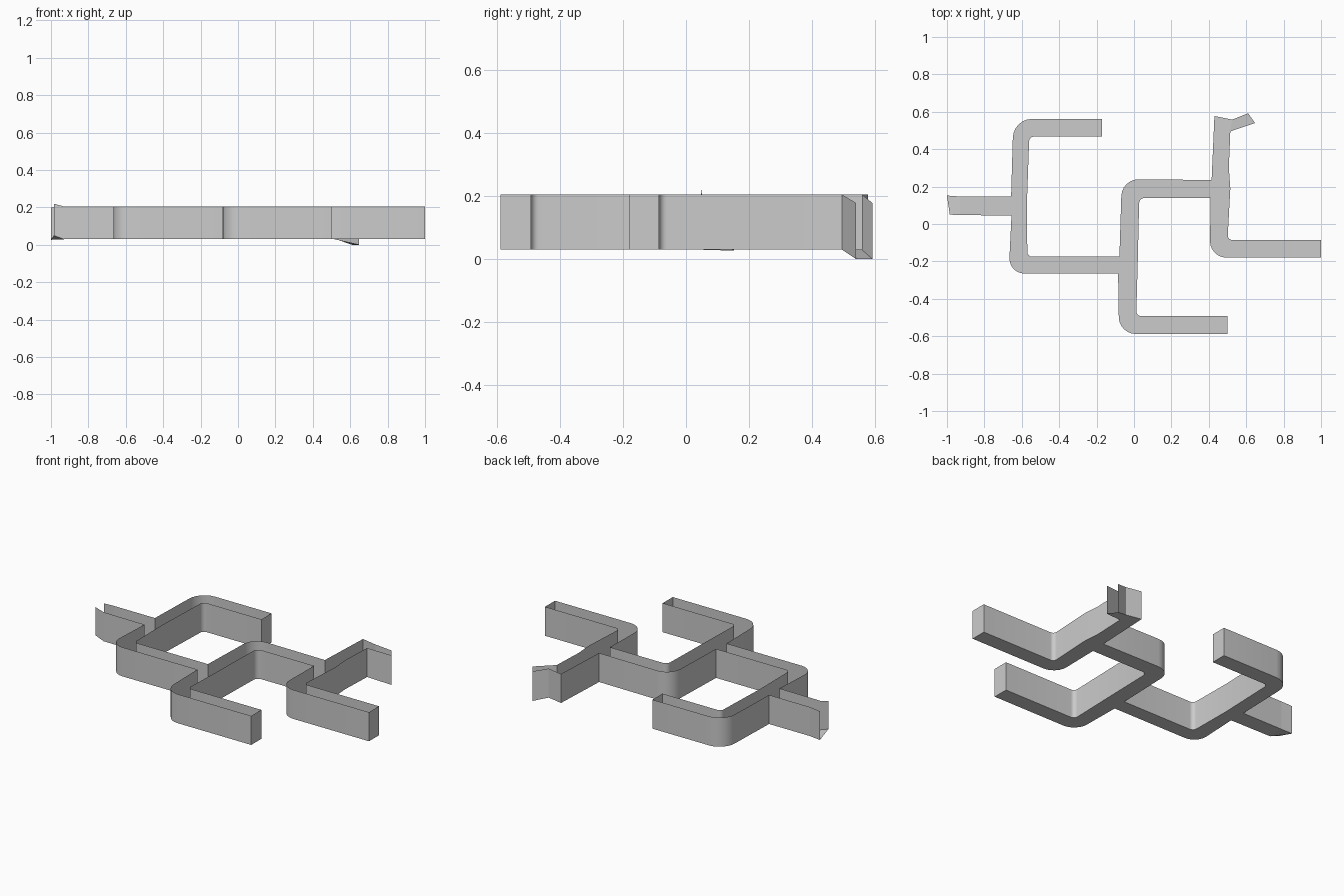
import bpy, bmesh, math
from mathutils import Vector

if "Cube" in bpy.data.objects:
    bpy.data.objects.remove(bpy.data.objects["Cube"])

LO, HI = 0.03, 0.205          # floor level and wall top


def make_object(name, bm):
    bmesh.ops.triangulate(bm, faces=[f for f in bm.faces if len(f.verts) > 4])
    mesh = bpy.data.meshes.new(name)
    bm.to_mesh(mesh)
    bm.free()
    ob = bpy.data.objects.new(name, mesh)
    bpy.context.collection.objects.link(ob)
    bpy.ops.object.select_all(action='DESELECT')
    ob.select_set(True)
    bpy.context.view_layer.objects.active = ob
    bpy.ops.object.shade_smooth_by_angle(angle=math.radians(30))
    return ob


def trough(name, pts, open_edges):
    """Thin open-topped channel; pts = (x, y, z_low, z_high), counter-clockwise."""
    bm = bmesh.new()
    low = [bm.verts.new((x, y, a)) for x, y, a, b in pts]
    top = [bm.verts.new((x, y, b)) for x, y, a, b in pts]
    bm.faces.new(low[::-1])
    n = len(pts)
    for i in range(n):
        if i not in open_edges:
            j = (i + 1) % n
            bm.faces.new((low[i], low[j], top[j], top[i]))
    return make_object(name, bm)


def rounded(corners, steps=6):
    """Replace each corner that has a radius by an arc."""
    out = []
    n = len(corners)
    for i, (x, y, r) in enumerate(corners):
        p = Vector((x, y))
        if r == 0:
            out.append(p)
            continue
        a = p + (Vector(corners[i - 1][:2]) - p).normalized() * r
        c = p + (Vector(corners[(i + 1) % n][:2]) - p).normalized() * r
        mid = (a + c) / 2
        centre = mid * 2 - p
        for k in range(steps + 1):
            t = k / steps * math.pi / 2
            out.append(centre + (a - centre) * math.cos(t) + (c - centre) * math.sin(t))
    return out


# Branching channel outline: x, y, corner radius
outline = [
    (-.93, .048, 0), (-.655, .045, 0), (-.67, -.265, .085), (-.085, -.265, 0),
    (-.08, -.588, .09), (.5, -.588, 0), (.5, -.492, 0), (.012, -.492, .025),
    (.02, -.2, 0), (.028, .14, .03), (.41, .14, 0), (.405, -.18, .09),
    (1, -.18, 0), (1, -.085, 0), (.5, -.085, .025), (.515, .19, 0),
    (.507, .3, 0), (.515, .495, 0), (.525, .558, 0), (.43, .577, 0),
    (.415, .235, 0), (-.065, .24, .09), (-.078, -.175, 0), (-.57, -.175, .025),
    (-.573, .1, 0), (-.56, .467, .025), (-.17, .467, 0), (-.17, .562, 0),
    (-.645, .562, .1), (-.657, .147, 0), (-.93, .147, 0),
]
pts = rounded(outline)
spout_gap = next(i for i, p in enumerate(pts) if abs(p.x - .515) < 1e-4 and abs(p.y - .495) < 1e-4)
trough("channel", [(p.x, p.y, LO, HI) for p in pts], {spout_gap, len(pts) - 1})

# Twisted inlet mouth, open at both ends
trough("inlet", [(-.985, .05, .05, .22), (-.93, .048, LO, HI),
                 (-.93, .147, LO, HI), (-1, .152, .027, .2)], {1, 3})

# Outlet spout dropping to the ground, open at both ends
trough("spout", [(.515, .495, LO, HI), (.647, .54, 0, .178),
                 (.61, .592, 0, .178), (.525, .558, LO, HI)], {1, 3})
